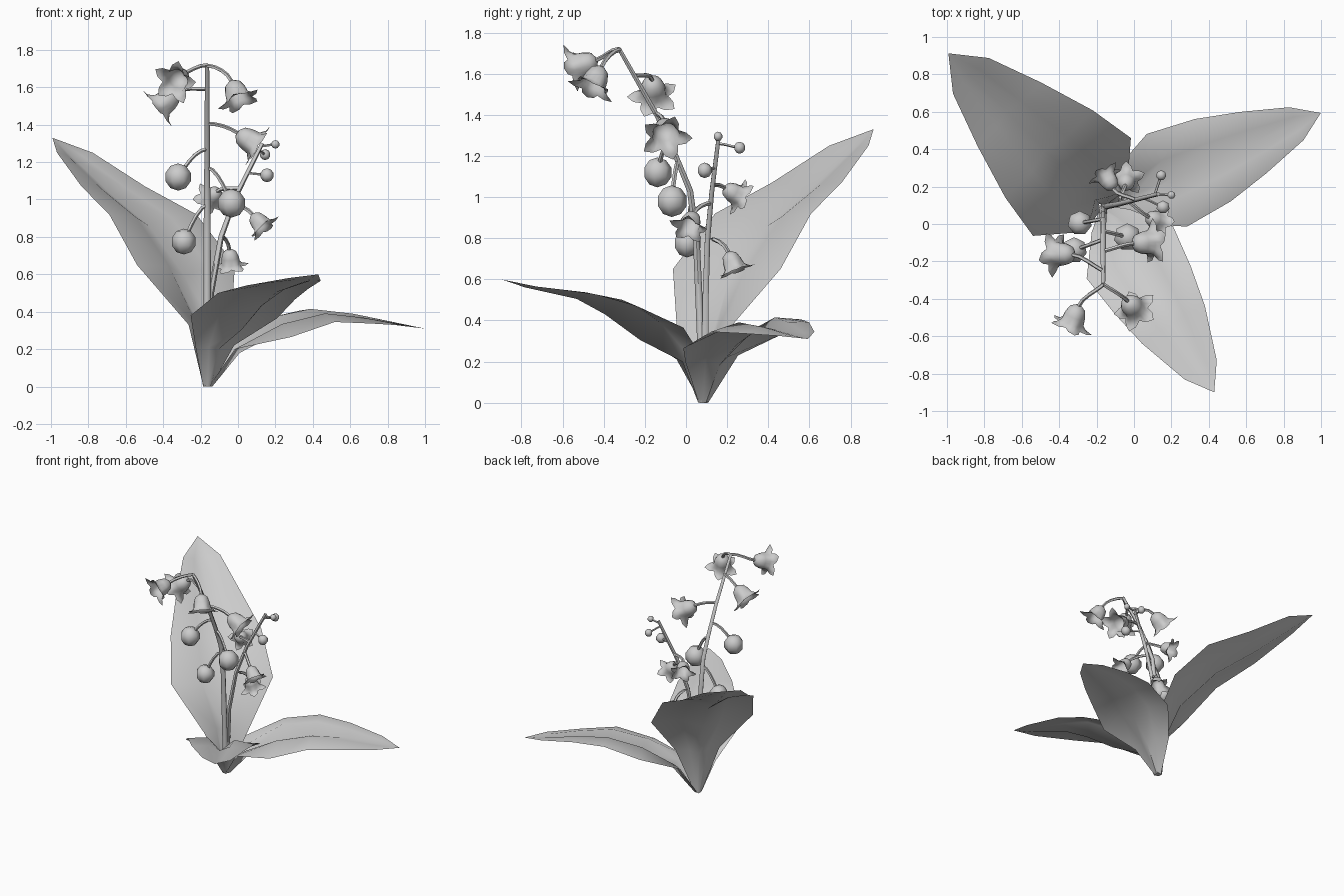
import bpy, bmesh, math
from mathutils import Vector as V

if "Cube" in bpy.data.objects:
    bpy.data.objects.remove(bpy.data.objects["Cube"])

ROOT = V((-0.165, 0.085, 0))


def finish(name, bm, angle=60, hollow=False):
    if not hollow:
        bmesh.ops.recalc_face_normals(bm, faces=bm.faces)
    me = bpy.data.meshes.new(name)
    bm.to_mesh(me)
    bm.free()
    ob = bpy.data.objects.new(name, me)
    bpy.context.collection.objects.link(ob)
    bpy.ops.object.select_all(action='DESELECT')
    ob.select_set(True)
    bpy.context.view_layer.objects.active = ob
    bpy.ops.object.shade_smooth_by_angle(angle=math.radians(angle))
    return ob


def leaf(name, deg, slope, rows, tip):
    """rows: edge u, half width, right edge z, left edge z, midrib u, midrib z, bulge of each half"""
    a, k = math.radians(deg), math.radians(slope)
    d, s, up = V((math.cos(a), math.sin(a), 0)), V((-math.sin(a), math.cos(a), 0)), V((0, 0, 1))
    bm = bmesh.new()
    prev = None
    for u, w, zr, zl, mu, mz, b in rows:
        right = ROOT + d * u - s * w + up * zr
        left = ROOT + d * u + s * w + up * zl
        mid = ROOT + d * mu + up * mz
        lift = (up * math.cos(k) - d * math.sin(k)) * b
        pts = [right, right.lerp(mid, .6) + lift, mid, left.lerp(mid, .6) + lift, left]
        row = [bm.verts.new(p) for p in pts]
        if prev:
            for i in range(4):
                bm.faces.new((prev[i], prev[i + 1], row[i + 1], row[i]))
        prev = row
    t = bm.verts.new(ROOT + d * tip[0] + up * tip[1])
    for i in range(4):
        bm.faces.new((prev[i], prev[i + 1], t))
    finish(name, bm, 80, True)


def tube(name, pts, radii, n=6):
    bm = bmesh.new()
    pts = [V(p) for p in pts]
    prev = None
    for i, p in enumerate(pts):
        t = (pts[min(i + 1, len(pts) - 1)] - pts[max(i - 1, 0)]).normalized()
        ref = V((0, 1, 0)) if abs(t.y) < 0.9 else V((1, 0, 0))
        x = t.cross(ref).normalized()
        y = t.cross(x)
        ring = [bm.verts.new(p + (x * math.cos(k * math.tau / n) + y * math.sin(k * math.tau / n)) * radii[i])
                for k in range(n)]
        if prev:
            for k in range(n):
                bm.faces.new((prev[k], prev[(k + 1) % n], ring[(k + 1) % n], ring[k]))
        else:
            bm.faces.new(ring)
        prev = ring
    bm.faces.new(prev)
    finish(name, bm)


def stem_at(path, z):
    for a, b in zip(path, path[1:]):
        if a[2] <= z <= b[2]:
            return V(a).lerp(V(b), (z - a[2]) / (b[2] - a[2]))
    return V(path[-1])


def pedicel(name, start, end, end_dir, reach, r=0.011):
    # short stalk leaving the stem sideways and bending into the flower
    side = V((end.x - start.x, end.y - start.y, 0)) * 0.35
    c1, c2 = start + side, end - end_dir * reach
    pts = []
    for i in range(5):
        t = i / 4
        pts.append(start * (1 - t)**3 + c1 * 3 * t * (1 - t)**2 + c2 * 3 * t * t * (1 - t) + end * t**3)
    tube(name, pts, [r] * 5, 5)


def bell(name, center, axis, s):
    # five-petalled bell: round cup with a wide flared star rim
    axis = V(axis).normalized()
    q = axis.to_track_quat('Z', 'Y')
    base = V(center) - axis * 0.09 * s
    # petal radius, height; in-between radius, height; notch radius, height
    prof = [(.018, 0, .018, 0, .018, 0), (.048, .022, .048, .022, .048, .022),
            (.062, .062, .062, .062, .06, .062), (.070, .105, .067, .105, .062, .105),
            (.102, .132, .092, .13, .072, .124), (.134, .135, .106, .136, .076, .13)]
    n = 20
    bm = bmesh.new()
    prev = None
    for p in prof:
        ring = []
        for k in range(n):
            j = (0, 2, 4, 2)[k % 4]
            a = k * math.tau / n
            ring.append(bm.verts.new(base + q @ V((p[j] * math.cos(a), p[j] * math.sin(a), p[j + 1])) * s))
        if prev:
            for k in range(n):
                bm.faces.new((prev[k], prev[(k + 1) % n], ring[(k + 1) % n], ring[k]))
        else:
            bm.faces.new(ring[::-1])
        prev = ring
    finish(name, bm, 60, True)
    return base, axis


def bud(name, center, r):
    bm = bmesh.new()
    bmesh.ops.create_uvsphere(bm, u_segments=7, v_segments=5, radius=r * 1.04)
    bmesh.ops.translate(bm, verts=bm.verts, vec=V(center))
    finish(name, bm)


# Three broad leaves, each half bulging beside the midrib
leaf("back_left_leaf", 135, 45,
     [(0, .025, 0, 0, .03, 0, 0), (-.02, .16, .33, .33, .06, .33, .01), (.16, .37, .65, .65, .17, .59, .04),
      (.41, .33, .92, .92, .44, .86, .03), (.71, .24, 1.07, 1.07, .73, 1.03, .02),
      (1.0, .135, 1.25, 1.25, 1.01, 1.22, .005)], (1.17, 1.33))
leaf("right_leaf", 23.6, 0,
     [(0, .025, 0, 0, .03, 0, 0), (.1, .14, .2, .23, .19, .18, .02), (.373, .27, .265, .34, .40, .28, .06),
      (.64, .24, .345, .405, .65, .355, .04), (.877, .178, .337, .39, .89, .355, .02),
      (1.127, .096, .325, .345, 1.13, .325, .005)], (1.27, .31))
leaf("front_leaf", -58.9, 20,
     [(0, .025, 0, 0, .03, 0, 0), (.08, .12, .21, .22, .12, .2, .01), (.277, .27, .38, .365, .36, .305, .06),
      (.51, .24, .5, .465, .56, .43, .06), (.728, .196, .54, .525, .72, .505, .025),
      (1.01, .1, .58, .565, 1.01, .56, .005)], (1.15, .6))

# Two flower stems
main = [(-.165, .085, 0), (-.165, .07, .35), (-.165, .05, .8), (-.165, .02, 1.03),
        (-.165, -.05, 1.2), (-.165, -.14, 1.395), (-.165, -.325, 1.72)]
side = [(-.16, .09, 0), (-.145, .095, .5), (-.09, .105, .8), (-.01, .125, 1.02), (.13, .16, 1.3)]
tube("main_stem", main, [.022, .021, .019, .017, .015, .014, .011])
tube("side_stem", side, [.018, .017, .015, .013, .011])

# Open bells: stem, height on stem, centre, axis, scale
bells = [(main, 1.72, (-.325, -.51, 1.64), (-.35, -.85, -.3), .93),
         (main, 1.715, (-.005, -.445, 1.56), (.35, -.4, -.85), .93),
         (main, 1.59, (-.395, -.16, 1.515), (-.75, .05, -.6), .97),
         (main, 1.405, (.07, -.1, 1.31), (.8, .05, -.5), .97),
         (side, 1.06, (-.14, .24, 1.015), (-.4, .7, -.4), .75),
         (side, .8, (-.04, .23, .67), (.1, .35, -.9), .75),
         (side, .97, (.12, .02, .87), (.6, -.25, -.7), .75)]
for i, (st, z, c, ax, s) in enumerate(bells):
    base, axis = bell("bell_flower_%d" % (i + 1), c, ax, s)
    pedicel("flower_stalk_%d" % (i + 1), stem_at(st, z), base, axis, 0.06 * s)

# Closed buds: stem, height on stem, centre, radius
buds = [(main, 1.27, (-.32, -.14, 1.12), .07), (main, 1.17, (-.035, -.07, .98), .074),
        (main, .97, (-.29, .005, .775), .066), (side, 1.14, (.155, .09, 1.13), .036),
        (side, 1.285, (.2, .155, 1.295), .022), (side, 1.26, (.145, .26, 1.24), .028)]
for i, (st, z, c, r) in enumerate(buds):
    bud("bud_%d" % (i + 1), c, r)
    start = stem_at(st, z)
    drop = (V(c) - start).normalized()
    if r > .05:
        drop = (drop + V((0, 0, -.4))).normalized()
    pedicel("bud_stalk_%d" % (i + 1), start, V(c) - drop * r * .8, drop, r * .9,
            .011 if r > .05 else .007)
